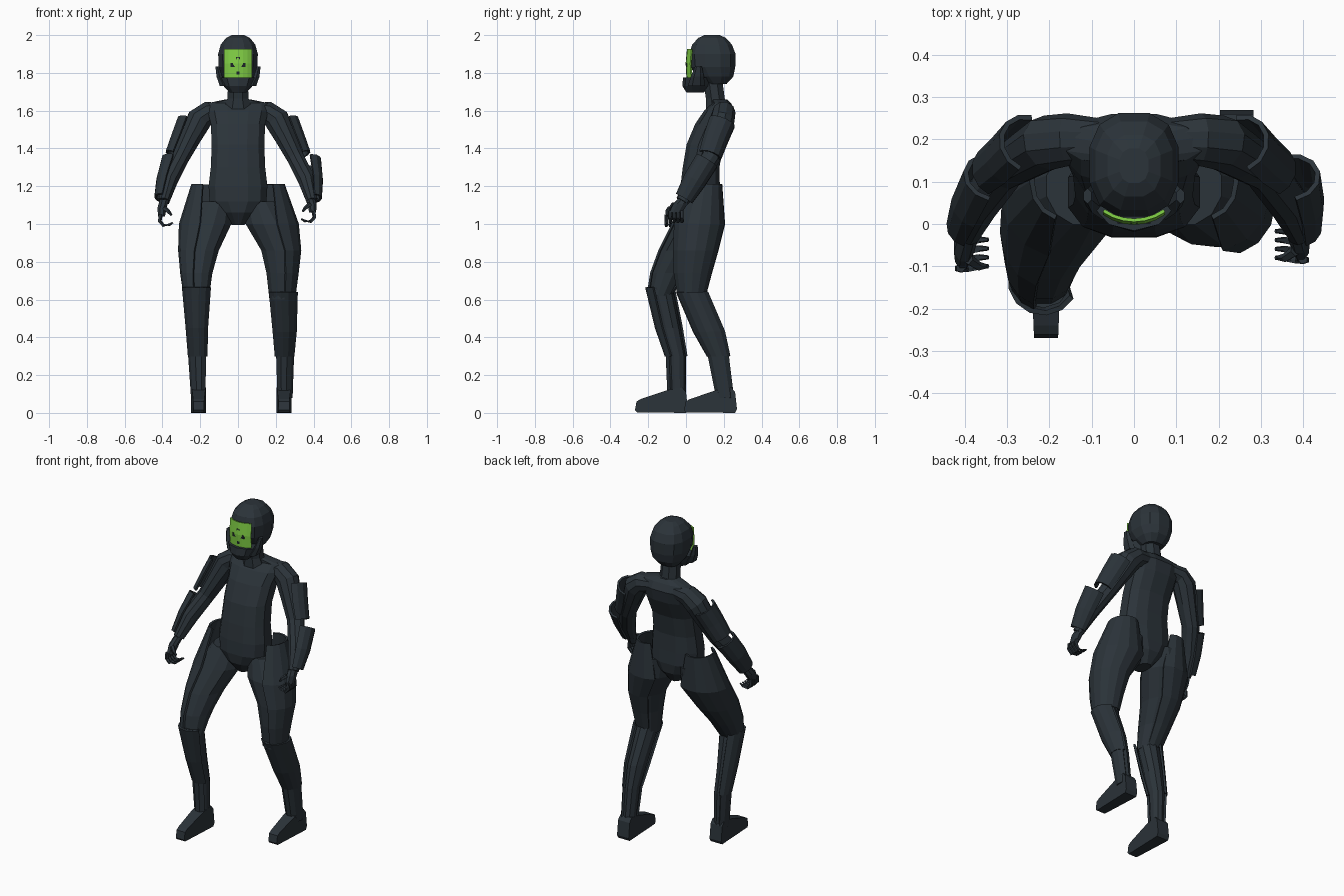
import bpy, bmesh, math
from mathutils import Vector


def material(name, rgb):
    m = bpy.data.materials.new(name)
    m.diffuse_color = (*rgb, 1)
    return m


SUIT = material("dark slate", (0.024, 0.033, 0.041))
GREEN = material("visor green", (0.22, 0.63, 0.06))
BLACK = material("near black", (0.012, 0.016, 0.02))


def finish(name, bm, mat):
    bmesh.ops.recalc_face_normals(bm, faces=bm.faces)
    mesh = bpy.data.meshes.new(name)
    bm.to_mesh(mesh)
    bm.free()
    mesh.materials.append(mat)
    ob = bpy.data.objects.new(name, mesh)
    bpy.context.collection.objects.link(ob)
    return ob


def loft(name, rings, side=1, n=10, arc=None, tilt=False, power=1.0, grow=1.0,
         thick=0.012, mat=SUIT):
    """Skin rings (x, y, z, rx, ry). Angle 0 points outward, 90 points forward.
    With arc=(a, b) in degrees it makes a thin open plate instead of a closed body."""
    pts = [Vector((r[0] * side, r[1], r[2])) for r in rings]
    bm = bmesh.new()
    loops = []
    for i, r in enumerate(rings):
        d = Vector((0, 0, 1))
        if tilt:
            d = (pts[min(i + 1, len(pts) - 1)] - pts[max(i - 1, 0)]).normalized()
        v = Vector((0, -1, 0))
        v = (v - d * v.dot(d)).normalized()
        u = d.cross(v)
        if u.x * side < 0:
            u = -u
        if arc:
            angles = [math.radians(arc[0] + (arc[1] - arc[0]) * k / n) for k in range(n + 1)]
        else:
            angles = [2 * math.pi * (k + 0.5) / n for k in range(n)]
        loop = []
        for a in angles:
            c = math.copysign(abs(math.cos(a)) ** power, math.cos(a))
            s = math.copysign(abs(math.sin(a)) ** power, math.sin(a))
            loop.append(bm.verts.new(pts[i] + grow * (u * c * r[3] + v * s * r[4])))
        loops.append(loop)
    m = len(loops[0])
    for a, b in zip(loops, loops[1:]):
        for k in range(m - 1 if arc else m):
            j = (k + 1) % m
            bm.faces.new((a[k], a[j], b[j], b[k]))
    if not arc:
        bm.faces.new(loops[0])
        bm.faces.new(loops[-1])
    ob = finish(name, bm, mat)
    if arc:
        mod = ob.modifiers.new("thickness", 'SOLIDIFY')
        mod.thickness = thick
        mod.offset = 0
    return ob


def prism(name, outline, x, half, mat=SUIT):
    """Side outline of (y, z) points, extruded across x."""
    bm = bmesh.new()
    a = [bm.verts.new((x - half, y, z)) for y, z in outline]
    b = [bm.verts.new((x + half, y, z)) for y, z in outline]
    bm.faces.new(a)
    bm.faces.new(b)
    for k in range(len(a)):
        j = (k + 1) % len(a)
        bm.faces.new((a[k], a[j], b[j], b[k]))
    return finish(name, bm, mat)


# Torso and neck
loft("torso", [(0, .075, .995, .035, .055), (0, .075, 1.06, .1, .1), (0, .075, 1.12, .155, .11),
               (0, .075, 1.2, .16, .107), (0, .08, 1.3, .148, .1), (0, .1, 1.42, .143, .1),
               (0, .148, 1.53, .148, .102), (0, .178, 1.6, .165, .084), (0, .19, 1.64, .165, .05),
               (0, .175, 1.66, .065, .045)], n=12, power=.8)
loft("neck", [(0, .165, 1.6, .085, .065), (0, .155, 1.665, .06, .054),
              (0, .14, 1.78, .056, .054)], n=8)

# Helmet, jaw guard and visor
loft("helmet", [(0, .165, 1.74, .06, .05), (0, .155, 1.78, .088, .098), (0, .142, 1.83, .105, .122),
                (0, .14, 1.9, .108, .126), (0, .138, 1.95, .094, .108), (0, .138, 1.985, .065, .075),
                (0, .138, 2.0, .035, .042)], n=12, power=.8)
loft("jaw_guard", [(0, .048, 1.695, .045, .045), (0, .055, 1.73, .08, .074),
                   (0, .062, 1.775, .1, .078)], n=10)
loft("visor", [(0, .14, z, .128, r) for z, r in
               ((1.775, .133), (1.85, .138), (1.925, .131))],
     n=6, arc=(56, 124), thick=.008, mat=GREEN)
for s in (-1, 1):
    loft("cheek_guard", [(.075, .055, 1.73, .025, .045), (.098, .06, 1.78, .018, .035),
                         (.11, .066, 1.835, .011, .018)], s, n=6)
for x, z, w in ((0, 1.875, .010), (-.028, 1.842, .011), (.028, 1.842, .011), (0, 1.8, .008)):
    prism("visor_mark", [(.001, z - w), (.009, z - w), (.009, z + w), (.001, z + w)], x, w, BLACK)

# Legs: side -1 steps forward, side +1 trails
LEGS = {
    -1: dict(thigh=[(.12, .09, 1.12, .09, .095), (.163, .055, 1.0, .132, .12),
                    (.2, -.02, .86, .102, .115), (.213, -.09, .74, .08, .09),
                    (.215, -.135, .62, .065, .062)],
             calf=[(.215, -.135, .665, .066, .064), (.214, -.088, .45, .05, .06),
                   (.21, -.05, .3, .043, .048), (.205, -.045, .08, .034, .044)],
             x=.208, heel=.01),
    1: dict(thigh=[(.12, .09, 1.12, .09, .095), (.17, .07, 1.0, .134, .122),
                   (.22, .05, .86, .1, .108), (.228, .035, .74, .08, .09),
                   (.23, .03, .6, .066, .07)],
            calf=[(.235, .035, .64, .066, .07), (.243, .125, .43, .054, .07),
                  (.243, .175, .3, .043, .05), (.243, .21, .08, .036, .042)],
            x=.243, heel=.27),
}
for s, leg in LEGS.items():
    thigh, calf = leg["thigh"], leg["calf"]
    loft("thigh", thigh, s, n=12)
    loft("calf", calf, s, n=10)
    # Armour plates wrap the outer side of each section
    top = (.165, .1, 1.21, .07, .08)
    loft("thigh_plate", [top] + thigh[1:4] + [thigh[4][:2] + (.64,) + thigh[4][3:]],
         s, n=8, arc=(-125, 75), grow=1.09)
    loft("shin_plate", calf[:3], s, n=8, arc=(-70, 150), grow=1.18)
    loft("ankle_plate", [calf[2], calf[3]], s, n=6, arc=(-60, 140), grow=1.12)
    # Foot tapers toward the toe
    h = leg["heel"]
    foot = prism("foot", [(h, .02), (h - .01, 0), (h - .27, .003), (h - .28, .015),
                          (h - .272, .06), (h - .25, .073), (h - .11, .12), (h - .03, .135),
                          (h - .01, .11)], s * leg["x"], .038)
    for v in foot.data.vertices:
        k = min(1, (h - v.co.y) / .28)
        v.co.x = s * leg["x"] + (v.co.x - s * leg["x"]) * (1.05 - .3 * k)

# Arms
for s in (-1, 1):
    loft("arm", [(.08, .2, 1.6, .045, .05), (.155, .2, 1.592, .06, .062),
                 (.205, .192, 1.552, .07, .066), (.25, .165, 1.46, .058, .06),
                 (.305, .13, 1.35, .048, .052), (.365, .05, 1.23, .048, .05),
                 (.392, -.02, 1.12, .03, .035)], s, n=10, tilt=True)
    loft("upper_arm_plate", [(.25, .19, 1.54, .068, .068), (.285, .155, 1.45, .066, .064),
                             (.325, .125, 1.36, .058, .058)],
         s, n=6, arc=(-105, 65), tilt=True)
    shift = .035 if s > 0 else 0
    loft("forearm_plate", [(.335 + shift, .11, 1.335, .066, .06),
                           (.37 + shift / 2, .045, 1.23, .058, .058),
                           (.395, -.01, 1.135, .044, .045)],
         s, n=6, arc=(-105, 75), tilt=True)

    # Hand with four curled fingers and a thumb
    dx, dy, dz = (-.01, .02, .02) if s > 0 else (0, 0, 0)
    hand = [loft("palm", [(.39, -.015, 1.13, .026, .034), (.402, -.05, 1.085, .026, .042),
                          (.405, -.075, 1.04, .02, .036)], s, n=8)]
    for k in range(4):
        y = -.105 + .021 * k
        hand.append(loft("finger", [(.41, y, 1.05, .012, .01), (.415, y, 1.015, .011, .01),
                                    (.395, y, .992, .01, .009), (.365, y + .005, .996, .008, .008),
                                    (.345, y + .005, 1.008, .005, .005)], s, n=5, tilt=True))
    hand.append(loft("thumb", [(.39, -.085, 1.085, .013, .013), (.368, -.1, 1.065, .011, .011),
                               (.352, -.1, 1.045, .006, .006)], s, n=5, tilt=True))
    for ob in hand:
        ob.location = (s * dx, dy, dz)
